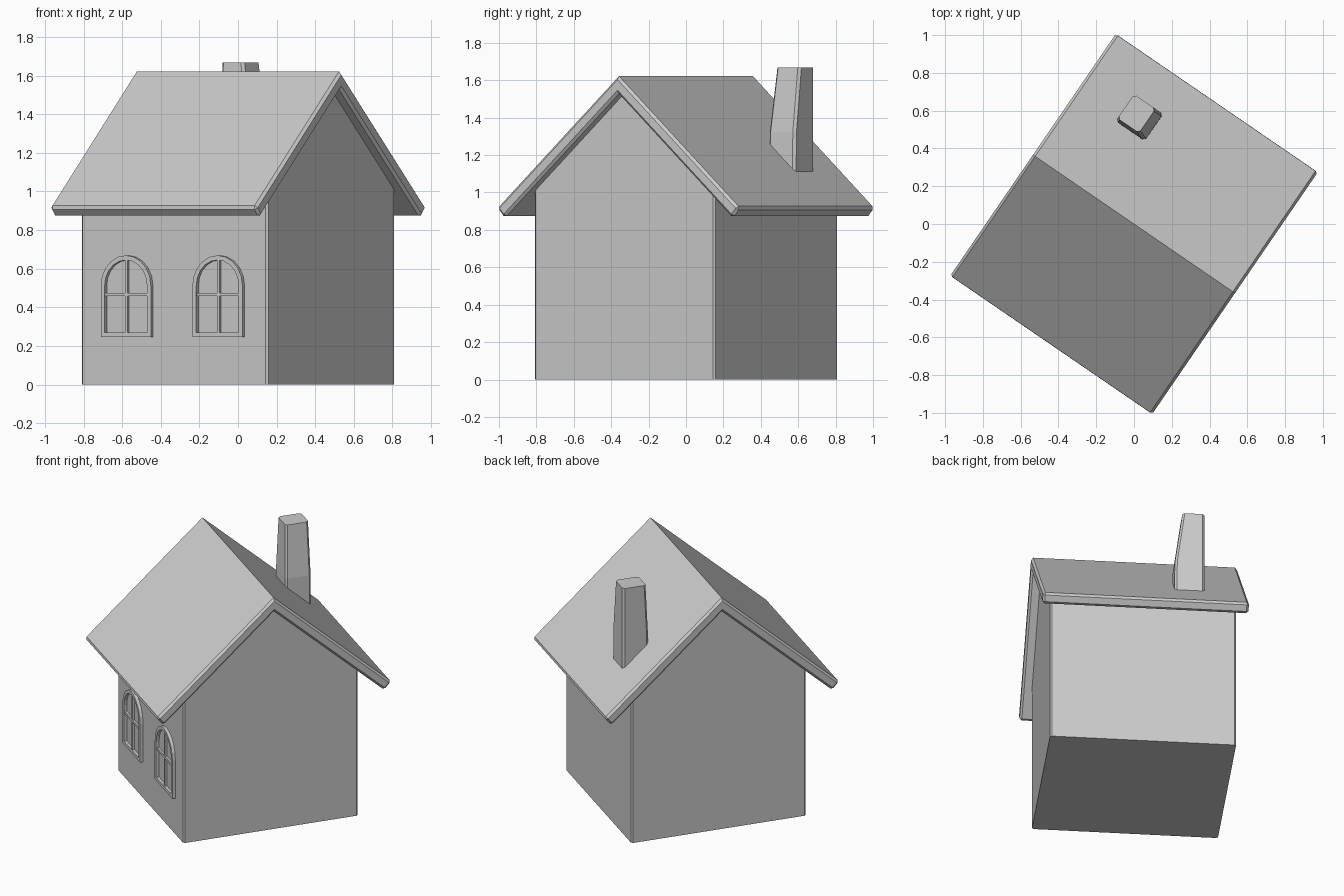
import bpy, bmesh, math

if "Cube" in bpy.data.objects:
    bpy.data.objects.remove(bpy.data.objects["Cube"])

TURN = math.radians(-34.4)          # whole house is turned about z
A = 0.585                           # half width of the walls
SLOPE = 0.898
RIDGE = 1.622


def finish(bm, name, bevel_edges=(), width=0.01):
    """Bevel chosen edges, make an object and turn it with the house."""
    bmesh.ops.recalc_face_normals(bm, faces=bm.faces)
    if bevel_edges:
        bmesh.ops.bevel(bm, geom=list(bevel_edges), offset=width, segments=1,
                        affect='EDGES', profile=0.5)
    me = bpy.data.meshes.new(name)
    bm.to_mesh(me)
    bm.free()
    ob = bpy.data.objects.new(name, me)
    bpy.context.collection.objects.link(ob)
    ob.rotation_euler.z = TURN
    return ob


def loft(rings):
    """Solid through rings of equal point count, capped at both ends."""
    bm = bmesh.new()
    vs = [[bm.verts.new(p) for p in r] for r in rings]
    n = len(vs[0])
    for a, b in zip(vs, vs[1:]):
        for i in range(n):
            j = (i + 1) % n
            bm.faces.new((a[i], a[j], b[j], b[i]))
    bm.faces.new(vs[0])
    bm.faces.new(vs[-1])
    return bm


def prism(profile, half):
    """Extrude a (y, z) profile along x."""
    return loft([[(s * half, y, z) for y, z in profile] for s in (-1, 1)])


def upright(e):
    d = e.verts[0].co - e.verts[1].co
    return abs(d.z) > 0.1 and abs(d.z) > 3 * math.hypot(d.x, d.y)


# Walls with gables, reaching a little into the roof
apex = RIDGE - 0.06
bm = prism([(-A, 0), (A, 0), (A, apex - SLOPE * A), (0, apex),
            (-A, apex - SLOPE * A)], A)
finish(bm, "walls", [e for e in bm.edges if upright(e)], 0.011)

# Roof: bevelled chevron slab
t, ev = 0.07, 0.785
th = math.atan(SLOPE)
ez = RIDGE - SLOPE * ev
iv, iz = ev - t * math.sin(th), ez - t * math.cos(th)
bm = prism([(-ev, ez), (0, RIDGE), (ev, ez), (iv, iz),
            (0, RIDGE - t / math.cos(th)), (-iv, iz)], 0.648)
finish(bm, "roof", [e for e in bm.edges
                    if any(abs(v.co.y) > 1e-4 for v in e.verts)], 0.014)


# Chimney: straight below, tapering on one side above
def chim(z, x0, x1, y0, y1):
    return [(x0, y0, z), (x1, y0, z), (x1, y1, z), (x0, y1, z)]


bm = loft([chim(0.95, -0.388, -0.198, 0.393, 0.567),
           chim(1.32, -0.388, -0.203, 0.395, 0.567),
           chim(1.668, -0.388, -0.25, 0.412, 0.567)])
finish(bm, "chimney", [e for e in bm.edges if upright(e)], 0.014)


# Arched windows on the front wall
def arch(cx, half, z0, spring, y, n=10):
    pts = [(cx - half, y, z0), (cx + half, y, z0)]
    for i in range(n + 1):
        a = math.pi * i / n
        pts.append((cx + half * math.cos(a), y, spring + half * math.sin(a)))
    return pts


def bar(name, x0, x1, z0, z1):
    finish(loft([[(x0, y, z0), (x1, y, z0), (x1, y, z1), (x0, y, z1)]
                 for y in (-A - 0.014, -A + 0.01)]), name)


for side, cx in (("left", -0.29), ("right", 0.285)):
    outer, inner, z0, spring = 0.157, 0.133, 0.247, 0.512
    y0, y1 = -A + 0.01, -A - 0.02
    rings = [arch(cx, outer, z0, spring, y0),
             arch(cx, outer, z0, spring, y1),
             arch(cx, inner, z0 + 0.022, spring, y1),
             arch(cx, inner, z0 + 0.022, spring, y0)]
    bm = bmesh.new()
    vs = [[bm.verts.new(p) for p in r] for r in rings]
    n = len(vs[0])
    for k in range(4):
        a, b = vs[k], vs[(k + 1) % 4]
        for i in range(n):
            j = (i + 1) % n
            bm.faces.new((a[i], a[j], b[j], b[i]))
    finish(bm, side + "_window_frame")
    bar(side + "_window_upright", cx - 0.008, cx + 0.008, z0 + 0.01, 0.655)
    bar(side + "_window_crossbar", cx - 0.145, cx + 0.145, 0.458, 0.474)
